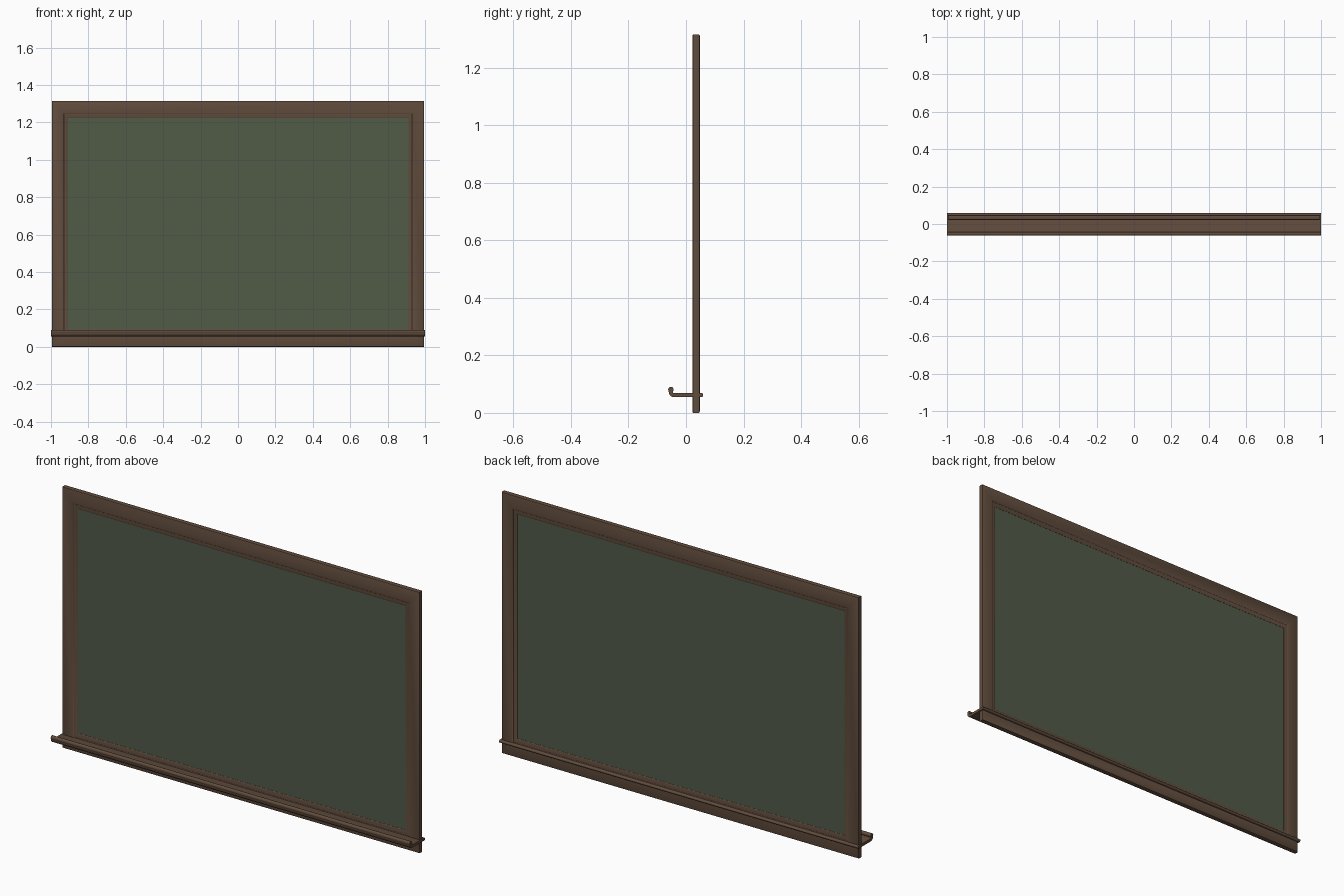
import bpy, bmesh, math

if "Cube" in bpy.data.objects:
    bpy.data.objects.remove(bpy.data.objects["Cube"])


def material(name, rgb):
    m = bpy.data.materials.new(name)
    m.diffuse_color = (*rgb, 1)
    m.use_nodes = True
    m.node_tree.nodes["Principled BSDF"].inputs["Base Color"].default_value = m.diffuse_color
    return m


WOOD = material("brown wood", (0.118, 0.072, 0.046))
GREEN = material("chalkboard green", (0.082, 0.103, 0.064))


def make_object(name, bm, mat, smooth=False):
    bmesh.ops.recalc_face_normals(bm, faces=bm.faces)
    me = bpy.data.meshes.new(name)
    bm.to_mesh(me)
    bm.free()
    me.materials.append(mat)
    ob = bpy.data.objects.new(name, me)
    bpy.context.collection.objects.link(ob)
    if smooth:
        bpy.ops.object.select_all(action='DESELECT')
        ob.select_set(True)
        bpy.context.view_layer.objects.active = ob
        bpy.ops.object.shade_smooth_by_angle(angle=math.radians(35))
    return ob


HALF_W, HEIGHT, MID_Y = 0.995, 1.315, 0.035
BORDER_X, BORDER_Z = 0.083, 0.093

# Mitred frame: moulding profile as (fraction of border width, half depth)
half = [(0, 0.009), (0.015, 0.0115), (0.05, 0.013), (0.70, 0.013),
        (0.74, 0.0115), (0.77, 0.009), (0.95, 0.008), (1.0, 0.005)]
profile = [(f, -d) for f, d in half] + [(f, d) for f, d in reversed(half)]
bm = bmesh.new()
rings = []
for sx, top in ((-1, 0), (1, 0), (1, 1), (-1, 1)):
    ring = []
    for f, d in profile:
        z = HEIGHT - f * BORDER_Z if top else f * BORDER_Z
        ring.append(bm.verts.new((sx * (HALF_W - f * BORDER_X), MID_Y + d, z)))
    rings.append(ring)
n = len(profile)
for i in range(4):
    a, b = rings[i], rings[(i + 1) % 4]
    for j in range(n):
        k = (j + 1) % n
        bm.faces.new((a[j], a[k], b[k], b[j]))
make_object("frame", bm, WOOD, True)

# Writing surface, a thin panel let into the frame
bm = bmesh.new()
bmesh.ops.create_cube(bm, size=1)
for v in bm.verts:
    v.co.x *= 2 * (HALF_W - BORDER_X) + 0.01
    v.co.y = v.co.y * 0.008 + MID_Y
    v.co.z = v.co.z * (HEIGHT - 2 * BORDER_Z + 0.01) + HEIGHT / 2
make_object("writing_panel", bm, GREEN)


def arc(cy, cz, r, start, end, steps):
    """Points (y, z) along an arc given in degrees."""
    pts = []
    for i in range(steps + 1):
        t = math.radians(start + (end - start) * i / steps)
        pts.append((cy + r * math.cos(t), cz + r * math.sin(t)))
    return pts


# Chalk tray: rounded back edge, flat shelf and a beaded lip curling up in front
outline = (arc(0.053, 0.062, 0.007, -90, 90, 8)
           + arc(-0.042, 0.073, 0.004, 270, 180, 4)
           + arc(-0.0525, 0.081, 0.0095, -35, 215, 14)
           + arc(-0.042, 0.073, 0.018, 180, 270, 6))
bm = bmesh.new()
left = [bm.verts.new((-1, y, z)) for y, z in outline]
face = bm.faces.new(left)
out = bmesh.ops.extrude_face_region(bm, geom=[face])
for v in out["geom"]:
    if isinstance(v, bmesh.types.BMVert):
        v.co.x = 1
make_object("chalk_tray", bm, WOOD, True)
